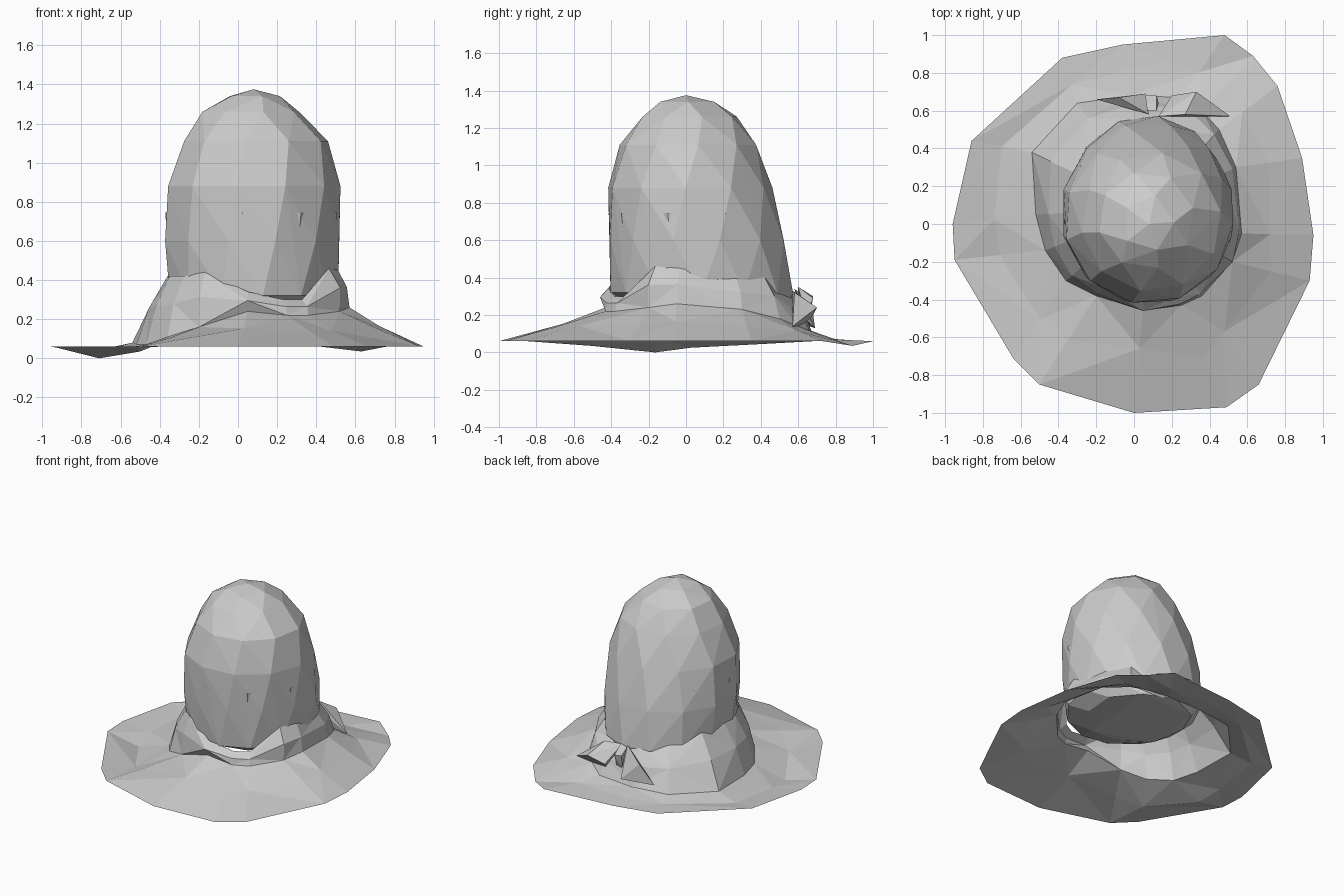
import bpy, bmesh, math
from mathutils import Vector

if "Cube" in bpy.data.objects:
    bpy.data.objects.remove(bpy.data.objects["Cube"])


def finish(name, bm):
    bmesh.ops.recalc_face_normals(bm, faces=bm.faces)
    me = bpy.data.meshes.new(name)
    bm.to_mesh(me)
    bm.free()
    ob = bpy.data.objects.new(name, me)
    bpy.context.collection.objects.link(ob)
    return ob


def loft(name, rings):
    """Triangulated strip through closed rings of equal length."""
    bm = bmesh.new()
    vs = [[bm.verts.new(p) for p in r] for r in rings]
    n = len(vs[0])
    for k, (a, b) in enumerate(zip(vs, vs[1:])):
        for i in range(n):
            j = (i + 1) % n
            if (i + k) % 2:
                bm.faces.new((a[i], a[j], b[j]))
                bm.faces.new((a[i], b[j], b[i]))
            else:
                bm.faces.new((a[i], a[j], b[i]))
                bm.faces.new((a[j], b[j], b[i]))
    return finish(name, bm)


def oval(z, x0, x1, y0, y1, n, turn, s=1.0):
    cx, cy, rx, ry = (x0 + x1) / 2, (y0 + y1) / 2, (x1 - x0) / 2, (y1 - y0) / 2
    s *= 1 + 0.5 * (1 / math.cos(math.pi / n) - 1)
    return [Vector((cx + rx * s * math.cos(turn + i * math.tau / n),
                    cy + ry * s * math.sin(turn + i * math.tau / n), z)) for i in range(n)]


def hull(name, pts):
    bm = bmesh.new()
    for p in pts:
        bm.verts.new(p)
    res = bmesh.ops.convex_hull(bm, input=bm.verts)
    junk = {g for g in res["geom_interior"] + res["geom_unused"]
            if isinstance(g, bmesh.types.BMVert) and g.is_valid}
    bmesh.ops.delete(bm, geom=list(junk), context='VERTS')
    return finish(name, bm)


# Crown: faceted egg-shaped dome, its closed underside dipping at the back
sections = [  # z, x0, x1, y0, y1, sides
    (0.32, -0.355, 0.505, -0.40, 0.568, 13),
    (0.60, -0.38, 0.525, -0.415, 0.53, 12),
    (0.88, -0.36, 0.515, -0.415, 0.455, 11),
    (1.11, -0.27, 0.455, -0.35, 0.37, 10),
    (1.26, -0.18, 0.31, -0.23, 0.27, 8),
    (1.34, -0.05, 0.20, -0.13, 0.14, 5)]
pts = [Vector((0.08, 0.0, 1.375))]
for k, (z, x0, x1, y0, y1, n) in enumerate(sections):
    pts += oval(z, x0, x1, y0, y1, n, 0.26 * k)
for i, p in enumerate(oval(0.24, -0.24, 0.42, -0.2, 0.53, 9, 0.2)):
    pts.append(p - Vector((0, 0, 0.06 * max(0, p.y) + 0.015 * (i % 2))))
hull("crown", pts)

# Lining: inner wall whose corners just break through the crown
loft("lining", [oval(0.34, -0.35, 0.49, -0.39, 0.54, 9, 0.4, 0.95),
                oval(0.745, -0.365, 0.52, -0.41, 0.48, 9, 0.4, 0.985)])

# Brim: uneven outer edge, sagging left side, rising to the band
outer = [(-.96, 0), (-.86, .44), (-.38, .88), (-.06, .95), (.48, 1), (.63, .89),
         (.76, .73), (.89, .35), (.95, -.06), (.93, -.3), (.66, -.85), (.49, -.97),
         (0, -1), (-.5, -.85), (-.64, -.71), (-.95, -.19)]
inner = [(-.52, .05, .07), (-.54, .38, .08), (-.3, .64, .09), (-.02, .68, .09),
         (.25, .67, .10), (.36, .60, .14), (.45, .5, .18), (.54, .3, .23),
         (.57, -.05, .26), (.52, -.2, .24), (.36, -.38, .22), (.25, -.43, .22),
         (.05, -.43, .24), (-.2, -.38, .16), (-.36, -.3, .11), (-.47, -.14, .07)]
sag = {15: 0.0, 0: 0.025, 1: 0.045, 14: 0.035}
edge = [Vector((x, y, 0.035 if i == 5 else 0.06)) for i, (x, y) in enumerate(outer)]
root = [Vector(p) for p in inner]
middle = []
for i, (a, b) in enumerate(zip(edge, root)):
    p = a.lerp(b, 0.5 if i % 2 or i in (0, 14) else 0.6)
    p.z = sag.get(i, p.z - (0.005 if i % 2 else 0.015))
    middle.append(p)
loft("brim", [edge, middle, root])

# Band: folded cloth, its top edge hugging the crown
heights = [.42, .42, .36, .33, .30, .32, .40, .40, .45, .46, .30, .30, .34, .44, .42, .42]
centre = Vector((0.075, 0.08, 0))
top, fold = [], []
for i, (a, h) in enumerate(zip(root, heights)):
    d = (a - centre)
    ang = math.atan2(d.y, d.x)
    fit = 0.99 if i < 8 else 1.02
    r = fit / math.sqrt((math.cos(ang) / 0.44) ** 2 + (math.sin(ang) / 0.483) ** 2)
    b = centre + Vector((r * math.cos(ang), r * math.sin(ang), h))
    top.append(b)
    p = a.lerp(b, 0.55)
    out = (p - centre) * (0.08 if i in (9, 12) else 0.04)
    fold.append(p + Vector((out.x, out.y, 0)))
loft("band", [root, fold, top])

# Bow: flattened loop, loose end and knot at the back
hull("bow_loop", [(.13, .57, .33), (.20, .68, .20), (.33, .70, .24),
                  (.51, .57, .14), (.27, .58, .32), (.24, .60, .12)])
hull("bow_end", [(.08, .58, .34), (-.08, .67, .27), (-.20, .66, .14),
                 (.06, .69, .13), (.02, .61, .20)])
hull("bow_knot", [(.07, .60, .33), (.12, .60, .35), (.06, .68, .30),
                  (.12, .68, .29), (.07, .66, .20), (.13, .64, .20)])
